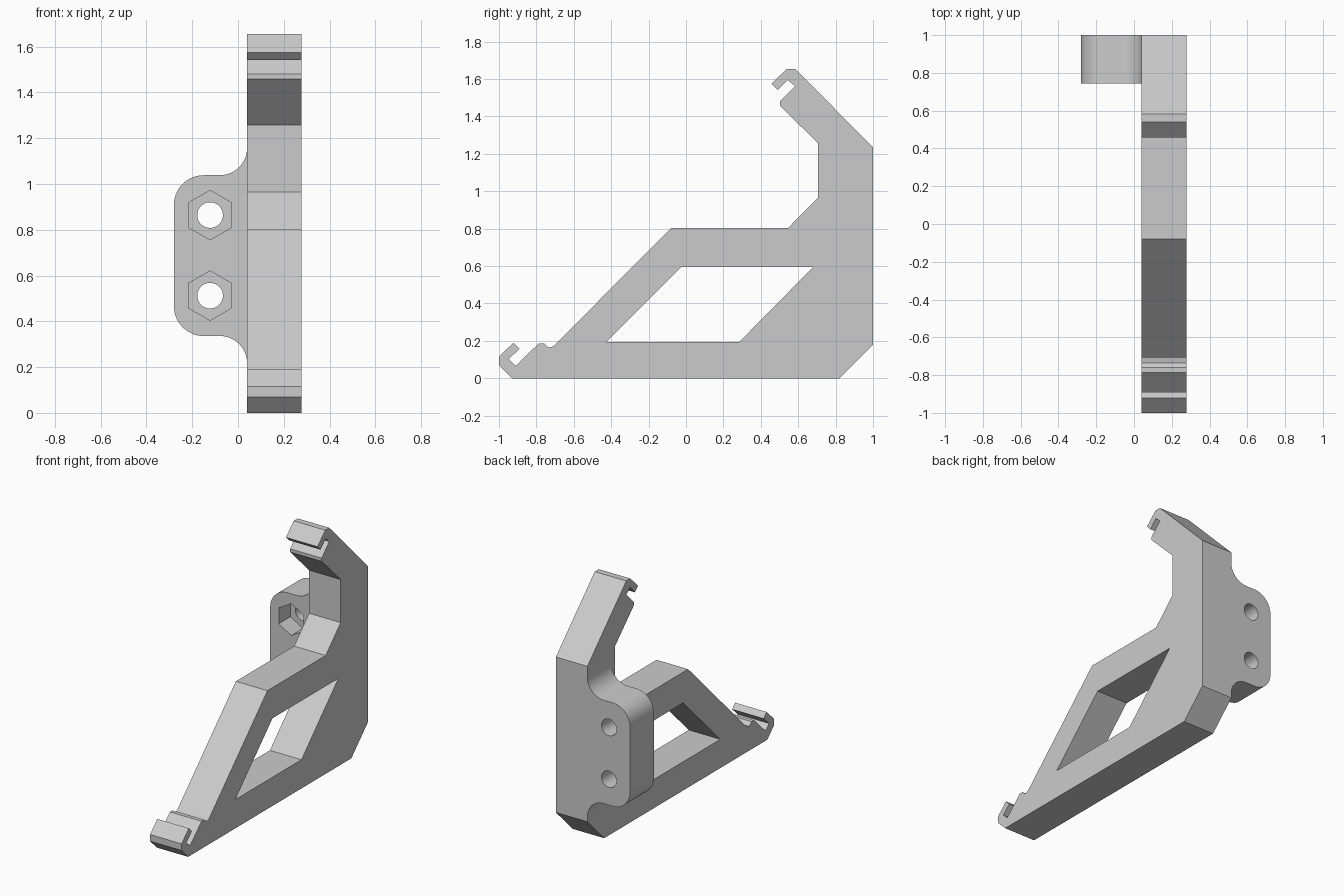
import bpy, bmesh
from math import cos, sin, radians, pi
from mathutils import Vector

cube = bpy.data.objects.get("Cube")
if cube:
    bpy.data.objects.remove(cube, do_unlink=True)

grey = bpy.data.materials.new("light_grey")
grey.use_nodes = True
colour = (0.6, 0.6, 0.6, 1)
grey.diffuse_color = colour
grey.node_tree.nodes["Principled BSDF"].inputs["Base Color"].default_value = colour


def prism(name, points, axis, start, end):
    """Extrude a 2D outline along x (points are y, z) or along y (points are x, z)."""
    bm = bmesh.new()
    place = (lambda a, b: (start, a, b)) if axis == "x" else (lambda a, b: (a, start, b))
    face = bm.faces.new([bm.verts.new(place(a, b)) for a, b in points])
    top = bmesh.ops.extrude_face_region(bm, geom=[face])["geom"]
    shift = Vector((end - start, 0, 0) if axis == "x" else (0, end - start, 0))
    bmesh.ops.translate(bm, vec=shift, verts=[v for v in top if isinstance(v, bmesh.types.BMVert)])
    bmesh.ops.recalc_face_normals(bm, faces=bm.faces)
    mesh = bpy.data.meshes.new(name)
    bm.to_mesh(mesh)
    bm.free()
    mesh.materials.append(grey)
    obj = bpy.data.objects.new(name, mesh)
    bpy.context.collection.objects.link(obj)
    return obj


def arc(cx, cz, r, a0, a1, steps=14):
    angles = [radians(a0 + (a1 - a0) * i / steps) for i in range(steps + 1)]
    return [(cx + r * cos(a), cz + r * sin(a)) for a in angles]


def ring(cx, cz, r, sides):
    return [(cx + r * sin(2 * pi * i / sides), cz + r * cos(2 * pi * i / sides)) for i in range(sides)]


def combine(target, tool, operation):
    mod = target.modifiers.new(operation.lower(), "BOOLEAN")
    mod.operation, mod.solver, mod.object = operation, "EXACT", tool
    bpy.context.view_layer.objects.active = target
    bpy.ops.object.modifier_apply(modifier=mod.name)
    bpy.data.objects.remove(tool, do_unlink=True)


# Side frame with a slotted hook at each end
LEFT, RIGHT = 0.04, 0.277
base = [(-0.93, 0), (0.82, 0), (1, 0.18), (1, 1.235)]
upper_hook = [(0.583, 1.655), (0.54, 1.655), (0.457, 1.575), (0.49, 1.542), (0.543, 1.595),
              (0.583, 1.562), (0.502, 1.48), (0.502, 1.458)]
inner_edge = [(0.705, 1.257), (0.705, 0.965), (0.545, 0.803), (-0.08, 0.803)]
lower_hook = [(-0.71, 0.17), (-0.735, 0.165), (-0.76, 0.187), (-0.787, 0.187), (-0.91, 0.067),
              (-0.948, 0.103), (-0.89, 0.158), (-0.922, 0.191), (-1, 0.115), (-1, 0.07)]
bracket = prism("bracket", base + upper_hook + inner_edge + lower_hook, "x", LEFT, RIGHT)

window = [(-0.425, 0.195), (0.285, 0.195), (0.68, 0.595), (-0.025, 0.595)]
combine(bracket, prism("window_cutter", window, "x", -0.2, 0.5), "DIFFERENCE")

# Mounting flange, rounded outside and filleted into the frame
MID, HALF, R, FILLET = 0.687, 0.351, 0.13, 0.12
upper = (arc(LEFT - FILLET, MID + HALF + FILLET, FILLET, 0, -90)
         + arc(-0.28 + R, MID + HALF - R, R, 90, 180))
lower = [(x, 2 * MID - z) for x, z in reversed(upper)]
outline = upper + lower + [(0.12, lower[-1][1]), (0.12, upper[0][1])]
combine(bracket, prism("flange", outline, "y", 0.745, 1), "UNION")

# Bolt holes with hexagonal nut pockets
for z in (0.512, 0.864):
    combine(bracket, prism("bolt_cutter", ring(-0.122, z, 0.056, 40), "y", 0.6, 1.1), "DIFFERENCE")
    combine(bracket, prism("nut_cutter", ring(-0.122, z, 0.108, 6), "y", 0.6, 0.87), "DIFFERENCE")

bpy.ops.object.select_all(action="DESELECT")
bracket.select_set(True)
bpy.context.view_layer.objects.active = bracket
bpy.ops.object.shade_smooth_by_angle(angle=radians(20))
